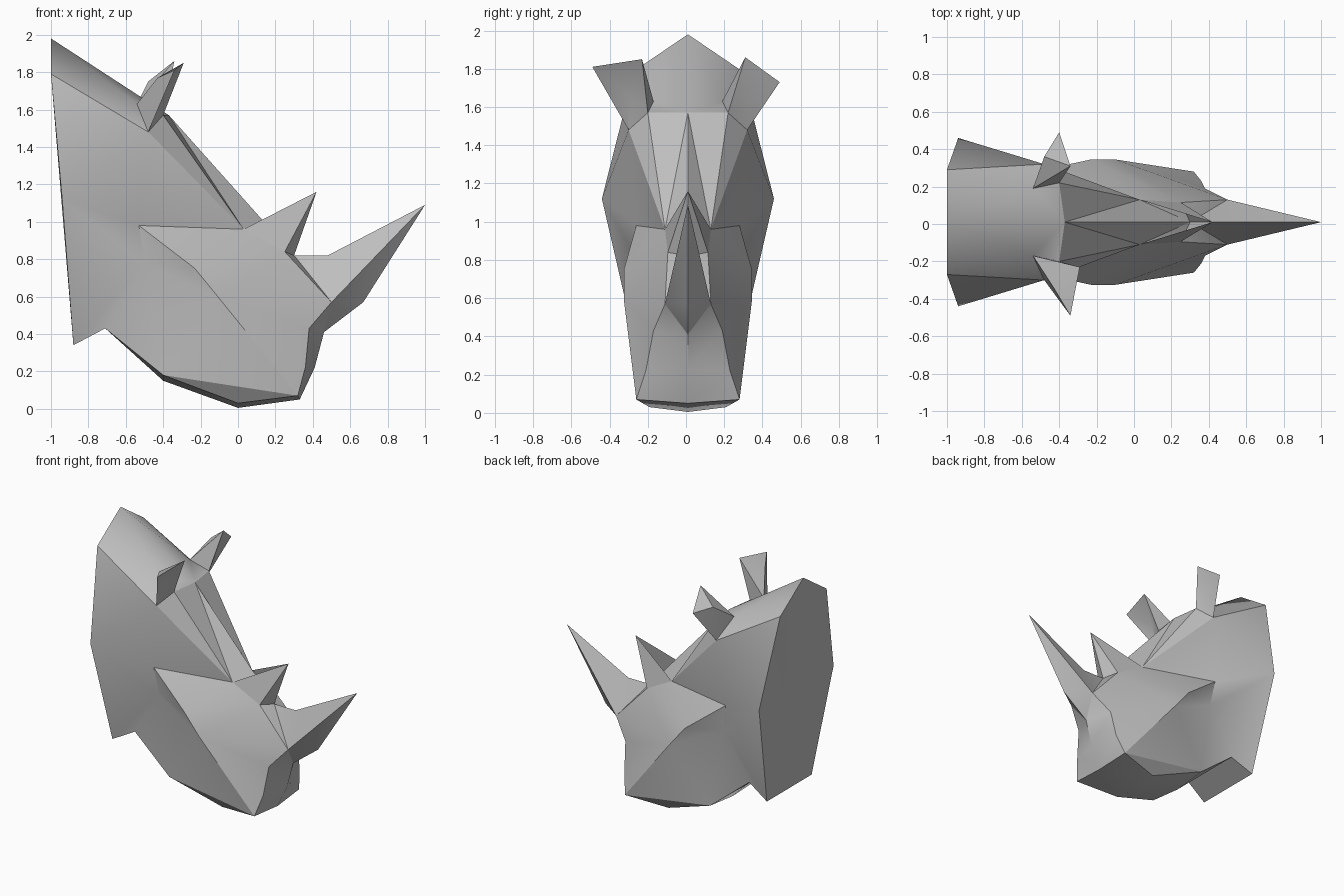
import bpy, bmesh, math

if "Cube" in bpy.data.objects:
    bpy.data.objects.remove(bpy.data.objects["Cube"])

grey = bpy.data.materials.new("stone grey")
grey.use_nodes = True
grey.diffuse_color = (0.52, 0.52, 0.52, 1)
grey.node_tree.nodes["Principled BSDF"].inputs["Base Color"].default_value = (0.52, 0.52, 0.52, 1)

CENTRE = 0.01

# Landmarks of the left half
P = dict(
    crest=(-1, 0, 1.98), shoulder=(-1, .28, 1.79), nape=(-.94, .45, 1.12), base=(-.88, .27, .34),
    ear_back=(-.54, .18, 1.63), ear_low=(-.48, .31, 1.48), brow=(-.4, .21, 1.57), brow_mid=(-.37, 0, 1.57),
    bridge=(.03, .12, .96), cheek_tip=(-.53, .27, .98), hollow=(-.5, .25, .78),
    cheek=(-.23, .335, .75), cheek_low=(-.1, .335, .59),
    saddle=(.25, .105, .84), saddle_mid=(.3, 0, .82), nostril=(.5, .12, .57),
    muzzle=(.38, .18, .43), muzzle_mid=(.46, 0, .41), lip=(.36, .22, .22), lip_mid=(.41, 0, .22),
    mouth=(.32, .27, .07), mouth_mid=(.33, 0, .05), chin=(0, .2, .03), chin_mid=(0, 0, .005),
    jaw=(-.4, .27, .18), jaw_mid=(-.4, 0, .15), throat=(-.71, .24, .43), throat_mid=(-.71, 0, .43),
    base_mid=(-.88, 0, .34), rear_tip=(.42, 0, 1.16), front_tip=(1, 0, 1.09),
    front_back=(.48, 0, .82), front_under=(.67, 0, .57),
)


def build(name, faces, points, sides=(1, -1)):
    """Make an object from faces given as landmark names, repeated on each side."""
    bm = bmesh.new()
    for side in sides:
        verts = {}
        for face in faces:
            for key in face.split():
                if key not in verts:
                    x, y, z = points[key]
                    verts[key] = bm.verts.new((x, side * y + CENTRE, z))
            bm.faces.new([verts[key] for key in face.split()])
    bmesh.ops.remove_doubles(bm, verts=bm.verts, dist=0.001)
    bmesh.ops.triangulate(bm, faces=[f for f in bm.faces if len(f.verts) > 3])
    bmesh.ops.recalc_face_normals(bm, faces=bm.faces)
    mesh = bpy.data.meshes.new(name)
    bm.to_mesh(mesh)
    bm.free()
    mesh.materials.append(grey)
    obj = bpy.data.objects.new(name, mesh)
    bpy.context.collection.objects.link(obj)
    bpy.ops.object.select_all(action="DESELECT")
    obj.select_set(True)
    bpy.context.view_layer.objects.active = obj
    bpy.ops.object.shade_smooth_by_angle(angle=math.radians(30))
    return obj


# Head and neck
build("head", [
    # flat back, crown and forehead
    "crest shoulder base_mid", "shoulder nape base_mid", "nape base base_mid",
    "crest ear_back shoulder", "shoulder ear_back ear_low", "crest brow_mid ear_back",
    "ear_back brow_mid brow", "ear_back brow ear_low", "brow_mid brow bridge",
    "brow ear_low bridge",
    # neck side
    "shoulder ear_low nape", "ear_low cheek_tip nape", "ear_low bridge cheek_tip",
    "nape cheek_tip hollow", "nape hollow base", "hollow throat base", "hollow jaw throat",
    # cheek and muzzle side
    "cheek_tip cheek hollow", "cheek cheek_low hollow", "hollow cheek_low jaw",
    "cheek_tip bridge cheek", "bridge saddle cheek", "cheek saddle cheek_low",
    "saddle nostril cheek_low", "nostril muzzle cheek_low", "muzzle lip cheek_low",
    "lip mouth cheek_low", "cheek_low mouth jaw",
    # nose bridge and muzzle front
    "saddle saddle_mid nostril", "saddle_mid muzzle_mid nostril", "nostril muzzle_mid muzzle",
    "muzzle muzzle_mid lip_mid lip", "lip lip_mid mouth_mid mouth",
    # underside
    "mouth mouth_mid chin_mid chin", "mouth chin jaw", "chin chin_mid jaw_mid jaw",
    "jaw jaw_mid throat_mid throat", "throat throat_mid base_mid base",
    "brow_mid bridge saddle_mid", "bridge saddle saddle_mid",
], P)

# Horns
build("rear_horn", ["bridge saddle rear_tip", "saddle saddle_mid rear_tip"], P)
build("front_horn", [
    "saddle_mid nostril front_back", "front_back nostril front_tip",
    "nostril front_under front_tip", "nostril muzzle_mid front_under",
], P)

# Ears: cupped wedges, each turned a little differently
EAR = ["ear_back ear_low rim", "ear_low outer rim", "rim outer inner", "ear_back rim inner",
       "ear_back inner brow", "ear_low cup outer", "outer cup inner", "inner cup brow",
       "ear_low brow cup"]
build("left_ear", EAR, dict(P, outer=(-.4, .48, 1.73), inner=(-.34, .3, 1.86),
                            rim=(-.48, .35, 1.75), cup=(-.41, .31, 1.66)), (1,))
build("right_ear", EAR, dict(P, outer=(-.34, .5, 1.81), inner=(-.29, .24, 1.85),
                             rim=(-.43, .35, 1.77), cup=(-.42, .31, 1.67)), (-1,))
